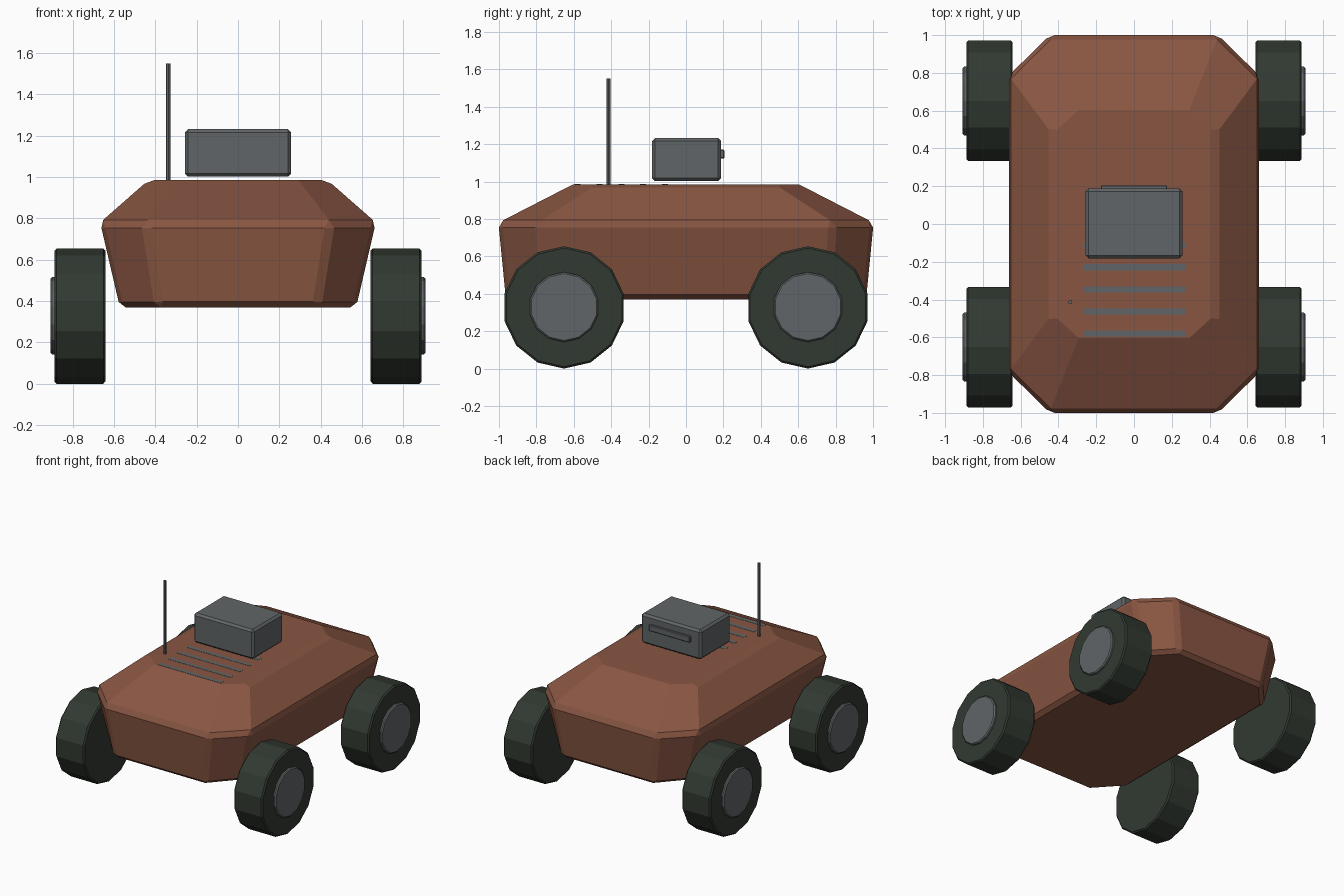
import bpy, bmesh, math
from mathutils import Matrix, Vector

if "Cube" in bpy.data.objects:
    bpy.data.objects.remove(bpy.data.objects["Cube"])


def material(name, rgb):
    m = bpy.data.materials.new(name)
    m.diffuse_color = (*rgb, 1)
    m.use_nodes = True
    m.node_tree.nodes["Principled BSDF"].inputs["Base Color"].default_value = m.diffuse_color
    return m


RUST = material("rust_brown", (0.25, 0.093, 0.055))
RUBBER = material("dark_green_rubber", (0.031, 0.041, 0.031))
GREY = material("metal_grey", (0.118, 0.13, 0.135))


def finish(name, bm, mat, bevel=0.0, limit=30):
    bmesh.ops.recalc_face_normals(bm, faces=bm.faces[:])
    me = bpy.data.meshes.new(name)
    bm.to_mesh(me)
    bm.free()
    me.materials.append(mat)
    ob = bpy.data.objects.new(name, me)
    bpy.context.collection.objects.link(ob)
    if bevel:
        mod = ob.modifiers.new("bevel", 'BEVEL')
        mod.width = bevel
        mod.segments = 1
        mod.limit_method = 'ANGLE'
        mod.angle_limit = math.radians(limit)
    return ob


def box(name, centre, size, mat, bevel=0.0):
    bm = bmesh.new()
    bmesh.ops.create_cube(bm, size=1, matrix=Matrix.Translation(centre) @ Matrix.Diagonal((*size, 1)))
    return finish(name, bm, mat, bevel)


def disc(name, x0, x1, y, z, r, sides, mat, bevel):
    # polygonal drum along x with one vertex at the top
    bm = bmesh.new()
    ring = []
    for x in (x0, x1):
        ring.append([bm.verts.new((x, y + r * math.sin(2 * math.pi * i / sides),
                                   z + r * math.cos(2 * math.pi * i / sides))) for i in range(sides)])
    bm.faces.new(ring[0])
    bm.faces.new(ring[1])
    for i in range(sides):
        j = (i + 1) % sides
        bm.faces.new((ring[0][i], ring[0][j], ring[1][j], ring[1][i]))
    return finish(name, bm, mat, bevel, 40)


# hull: one octagon scaled at three heights, sharp edges chamfered
quarter = [(0.45, 1.003), (0.667, 0.79)]
octagon = (quarter + [(x, -y) for x, y in reversed(quarter)]
           + [(-x, -y) for x, y in quarter] + [(-x, y) for x, y in reversed(quarter)])
bm = bmesh.new()
rings = [[bm.verts.new((x * sx, y * sy, z)) for x, y in octagon]
         for z, sx, sy in ((0.37, 0.857, 0.96), (0.78, 1, 1), (0.985, 0.65, 0.602))]
bm.faces.new(rings[0])
bm.faces.new(rings[-1])
for a, b in zip(rings, rings[1:]):
    for i in range(8):
        j = (i + 1) % 8
        bm.faces.new((a[i], a[j], b[j], b[i]))
finish("hull", bm, RUST, 0.027, 33)

# wheels and hub caps
for sx, side in ((-1, "left"), (1, "right")):
    for sy, end in ((-1, "front"), (1, "back")):
        disc(f"{end}_{side}_wheel", sx * 0.642, sx * 0.888, sy * 0.652, 0.327, 0.327, 14, RUBBER, 0.01)
        disc(f"{end}_{side}_hub", sx * 0.86, sx * 0.907, sy * 0.652, 0.329, 0.187, 14, GREY, 0.008)

# sensor box with a slit plate on its back
box("sensor_box", (0, 0.003, 1.117), (0.515, 0.37, 0.23), GREY, 0.016)
box("sensor_slit", (0, 0.19, 1.147), (0.35, 0.03, 0.047), GREY, 0.004)

# deck vents, almost flush with the hull top
for i in range(5):
    box(f"vent_{i + 1}", (0, -0.112 - 0.117 * i, 0.977), (0.54, 0.032, 0.019), GREY)

# antenna
bm = bmesh.new()
bmesh.ops.create_cone(bm, cap_ends=True, segments=8, radius1=0.011, radius2=0.011, depth=0.59,
                      matrix=Matrix.Translation(Vector((-0.337, -0.414, 1.255))))
finish("antenna", bm, GREY)
